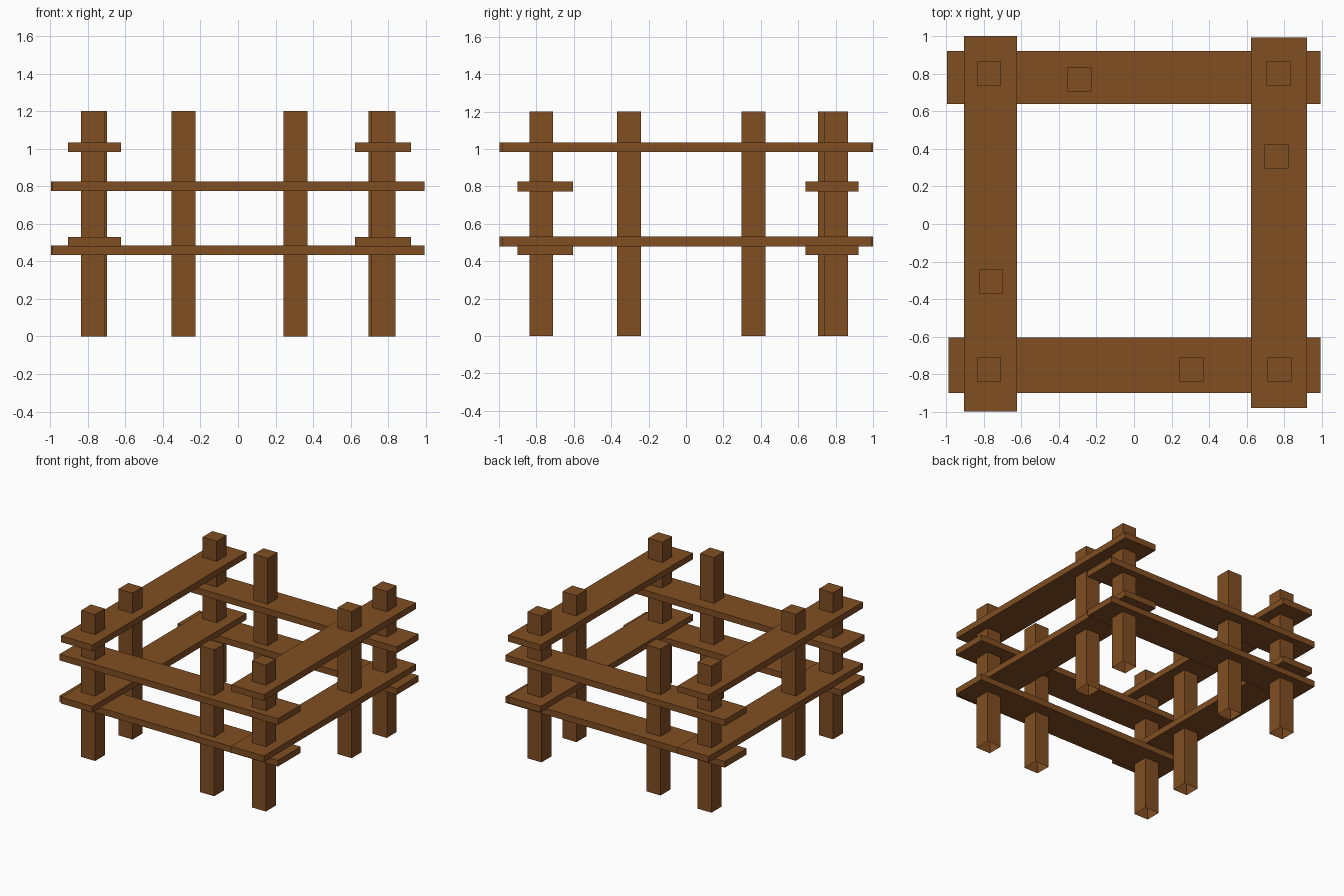
import bpy, bmesh

if "Cube" in bpy.data.objects:
    bpy.data.objects.remove(bpy.data.objects["Cube"])

# Single brown wood colour
wood = bpy.data.materials.new("brown wood")
wood.diffuse_color = (0.22, 0.077, 0.016, 1)
wood.use_nodes = True
wood.node_tree.nodes["Principled BSDF"].inputs["Base Color"].default_value = wood.diffuse_color


def box(name, x0, x1, y0, y1, z0, z1, open_bottom=False):
    bm = bmesh.new()
    bmesh.ops.create_cube(bm, size=1)
    for v in bm.verts:
        v.co = (x1 if v.co.x > 0 else x0,
                y1 if v.co.y > 0 else y0,
                z1 if v.co.z > 0 else z0)
    if open_bottom:
        bm.normal_update()
        down = [f for f in bm.faces if f.normal.z < -0.5]
        bmesh.ops.delete(bm, geom=down, context='FACES_ONLY')
    me = bpy.data.meshes.new(name)
    bm.to_mesh(me)
    bm.free()
    me.materials.append(wood)
    ob = bpy.data.objects.new(name, me)
    bpy.context.collection.objects.link(ob)
    return ob


# Square posts, open underneath: name and centre
R = 0.064
posts = {
    "back_left_post": (-0.773, 0.801),
    "back_middle_post": (-0.289, 0.770),
    "back_right_post": (0.769, 0.801),
    "right_middle_post": (0.760, 0.360),
    "left_middle_post": (-0.762, -0.305),
    "front_left_post": (-0.773, -0.774),
    "front_middle_post": (0.307, -0.774),
    "front_right_post": (0.776, -0.774),
}
for name, (x, y) in posts.items():
    box(name, x - R, x + R, y - R, y + R, 0, 1.2, open_bottom=True)

# Flat rails: footprint and the base heights of the lower and upper board
rails = {
    "front": ((-0.988, 0.992, -0.90, -0.605), (0.433, 0.774)),
    "back": ((-0.997, 0.992, 0.64, 0.921), (0.433, 0.774)),
    "left": ((-0.906, -0.623, -0.998, 1.0), (0.48, 0.983)),
    "right": ((0.622, 0.92, -0.98, 0.993), (0.48, 0.983)),
}
for side, (foot, levels) in rails.items():
    for level, z in zip(("lower", "upper"), levels):
        box(f"{side}_{level}_rail", *foot, z, z + 0.051)
